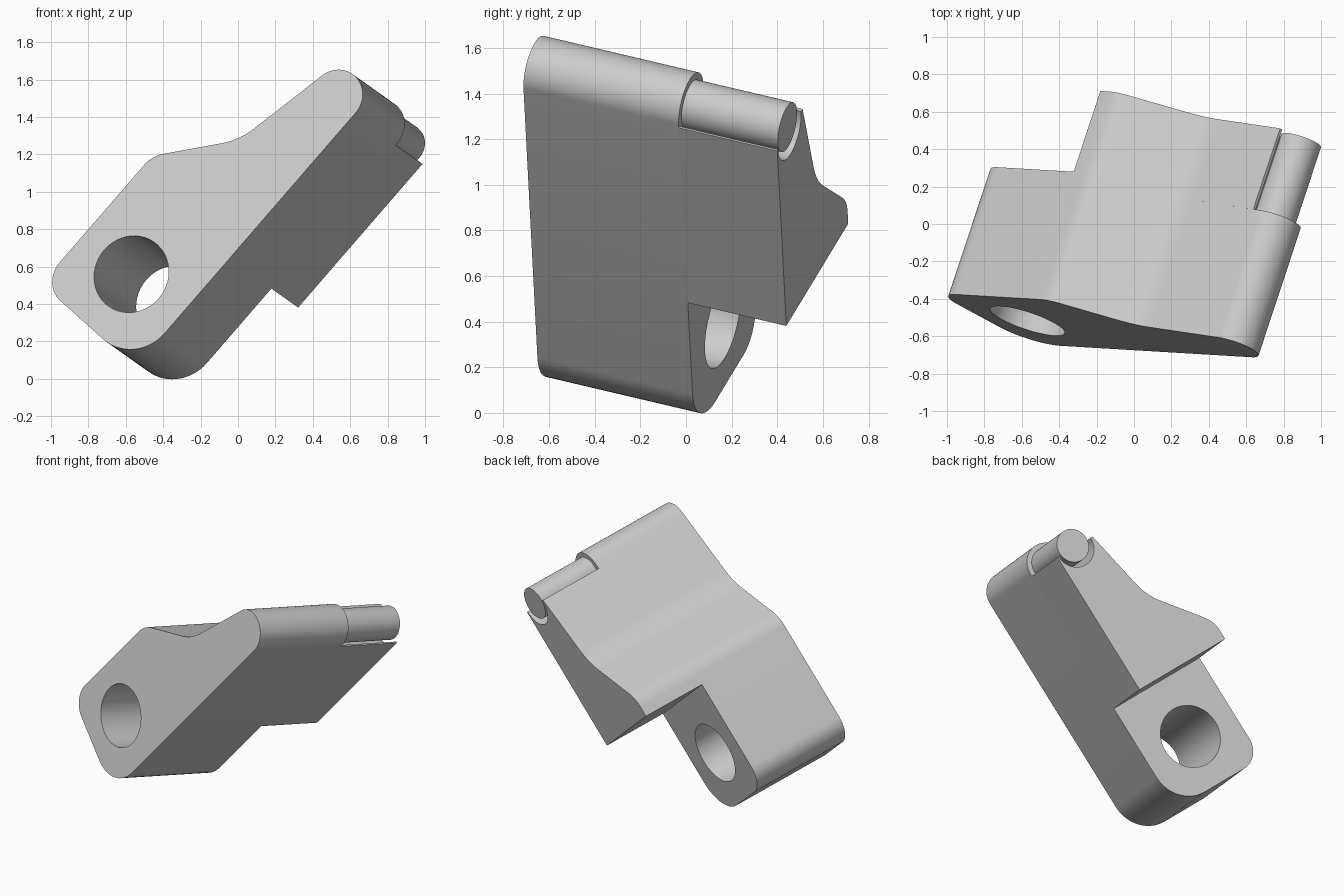
import bpy, bmesh
from math import sin, cos, tan, radians
from mathutils import Vector, Matrix

default = bpy.data.objects.get("Cube")
if default:
    bpy.data.objects.remove(default, do_unlink=True)

GREY = (0.6, 0.6, 0.6, 1)
grey = bpy.data.materials.new("plain grey")
grey.use_nodes = True
grey.diffuse_color = GREY
grey.node_tree.nodes["Principled BSDF"].inputs["Base Color"].default_value = GREY

# Tilted frame of the part: across the profile, along the profile, along the pin
depth_axis = Vector((0.307, 0.927, -0.218)).normalized()
long_axis = Vector((0.654, -0.039, 0.755))
long_axis = (long_axis - depth_axis * long_axis.dot(depth_axis)).normalized()
wide_axis = long_axis.cross(depth_axis)
frame = Matrix((wide_axis, long_axis, depth_axis)).transposed().to_4x4()
frame.translation = depth_axis * -0.777

STEP, BACK = 0.734, 1.2          # depths of the step and of the back face
NEAR_W, FAR_W = 0.178, 0.903     # the two parallel long walls
PIN = Vector((0.323, 1.513))
BARREL_R = PIN.x - NEAR_W
CUT_T = 1.497                    # height where the cradle opens


def arc(centre, r, start, end, n):
    return [Vector((centre[0] + r * cos(a), centre[1] + r * sin(a)))
            for a in (radians(start + (end - start) * i / n) for i in range(n + 1))]


def circle(centre, r, n=48):
    return arc(centre, r, 0, 360, n)[:-1]


def sharp(points):
    return [(p[0], p[1], 0) for p in points]


def fillet(corners, n=14):
    """Round each (w, t, radius) corner of a closed outline."""
    out = []
    for i, (w, t, r) in enumerate(corners):
        p = Vector((w, t))
        if r == 0:
            out.append(p)
            continue
        d1 = (Vector(corners[i - 1][:2]) - p).normalized()
        d2 = (Vector(corners[(i + 1) % len(corners)][:2]) - p).normalized()
        half = d1.angle(d2) / 2
        c = p + (d1 + d2).normalized() * r / sin(half)
        a = (p + d1 * r / tan(half) - c).normalized()
        b = (p + d2 * r / tan(half) - c).normalized()
        out += [c + a.slerp(b, k / n).normalized() * r for k in range(n + 1)]
    return out


def prism(name, loops, near, far):
    """Closed prism; the first loop is the outline, any others are holes."""
    bm = bmesh.new()
    rims = {near: [], far: []}
    for loop in loops:
        rings = []
        for d in (near, far):
            ring = [bm.verts.new((p[0], p[1], d)) for p in loop]
            rims[d] += [bm.edges.new((ring[i - 1], ring[i])) for i in range(len(ring))]
            rings.append(ring)
        a, b = rings
        for i in range(len(a)):
            bm.faces.new((a[i - 1], a[i], b[i], b[i - 1]))
    for edges in rims.values():
        bmesh.ops.triangle_fill(bm, edges=edges, use_beauty=True)
    bm.transform(frame)
    bmesh.ops.recalc_face_normals(bm, faces=bm.faces)
    mesh = bpy.data.meshes.new(name)
    bm.to_mesh(mesh)
    bm.free()
    mesh.materials.append(grey)
    obj = bpy.data.objects.new(name, mesh)
    bpy.context.collection.objects.link(obj)
    bpy.ops.object.select_all(action="DESELECT")
    obj.select_set(True)
    bpy.context.view_layer.objects.active = obj
    bpy.ops.object.shade_smooth_by_angle(angle=radians(25))


# Concave valley and shoulder shared by both body sections
shoulder = [(0.582, 0.99, 0.4), (FAR_W, 0.615, 0.18)]

# Front section: lug with a round hole, and a barrel at the top
front = fillet([(NEAR_W, -0.29, 0.245)] + sharp(arc(PIN, BARREL_R, 180, 12, 32)) +
               shoulder + [(FAR_W, -0.29, 0.15)])
prism("front_lug", [front, circle((0.546, 0.07), 0.21)], 0, STEP)

# Back section: upper half only, with an open cradle below the pin
cradle = arc((PIN.x, CUT_T), 0.135, 180, 360, 32)
back = fillet(sharp([(NEAR_W, 0.481), (NEAR_W, CUT_T)] + cradle + [(0.475, CUT_T)]) +
              shoulder + [(FAR_W, 0.481, 0)])
prism("back_section", [back], STEP, BACK)

# Pin projecting from the barrel
prism("hinge_pin", [circle(PIN, 0.112)], STEP - 0.02, BACK - 0.01)
